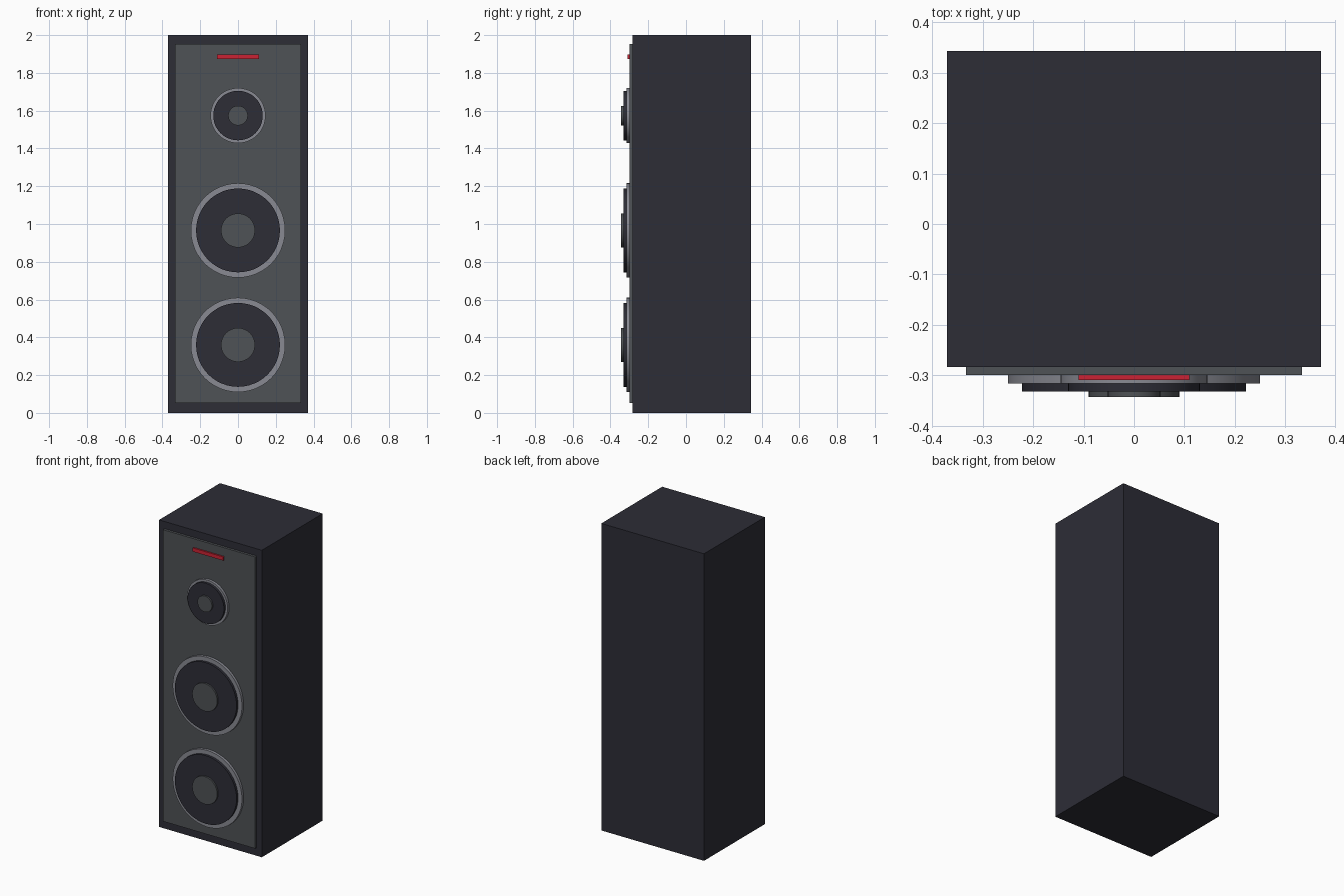
import bpy, math

if "Cube" in bpy.data.objects:
    bpy.data.objects.remove(bpy.data.objects["Cube"])


def material(name, r, g, b):
    m = bpy.data.materials.new(name)
    m.diffuse_color = (r, g, b, 1)
    m.use_nodes = True
    m.node_tree.nodes["Principled BSDF"].inputs["Base Color"].default_value = m.diffuse_color
    return m


CHARCOAL = material("charcoal", 0.026, 0.026, 0.037)
GREY = material("slate grey", 0.078, 0.084, 0.092)
SILVER = material("silver", 0.25, 0.255, 0.29)
RED = material("red", 0.60, 0.016, 0.033)


def box(name, x, y0, y1, z0, z1, mat):
    bpy.ops.mesh.primitive_cube_add(size=1, location=(0, (y0 + y1) / 2, (z0 + z1) / 2))
    o = bpy.context.object
    o.name = name
    o.scale = (2 * x, y1 - y0, z1 - z0)
    bpy.ops.object.transform_apply(location=False, rotation=False, scale=True)
    o.data.materials.append(mat)


def disc(name, z, radius, y_front, y_back, mat):
    bpy.ops.mesh.primitive_cylinder_add(
        vertices=48, radius=radius, depth=y_back - y_front,
        location=(0, (y_front + y_back) / 2, z), rotation=(math.pi / 2, 0, 0))
    o = bpy.context.object
    o.name = name
    o.data.materials.append(mat)
    bpy.ops.object.shade_smooth_by_angle(angle=math.radians(30))


# Cabinet, front baffle and indicator light
box("cabinet", 0.37, -0.283, 0.343, 0, 2, CHARCOAL)
box("baffle", 0.333, -0.299, -0.28, 0.053, 1.953, GREY)
box("indicator_light", 0.11, -0.309, -0.295, 1.873, 1.897, RED)

# Drivers: stepped rim, cone and dust cap
for name, z, rim, cone, cap in (
        ("lower_woofer", 0.36, 0.25, 0.222, 0.09),
        ("upper_woofer", 0.966, 0.25, 0.222, 0.09),
        ("tweeter", 1.574, 0.146, 0.131, 0.052)):
    disc(name + "_rim", z, rim, -0.316, -0.295, SILVER)
    disc(name + "_cone", z, cone, -0.332, -0.31, CHARCOAL)
    disc(name + "_cap", z, cap, -0.343, -0.325, GREY)
